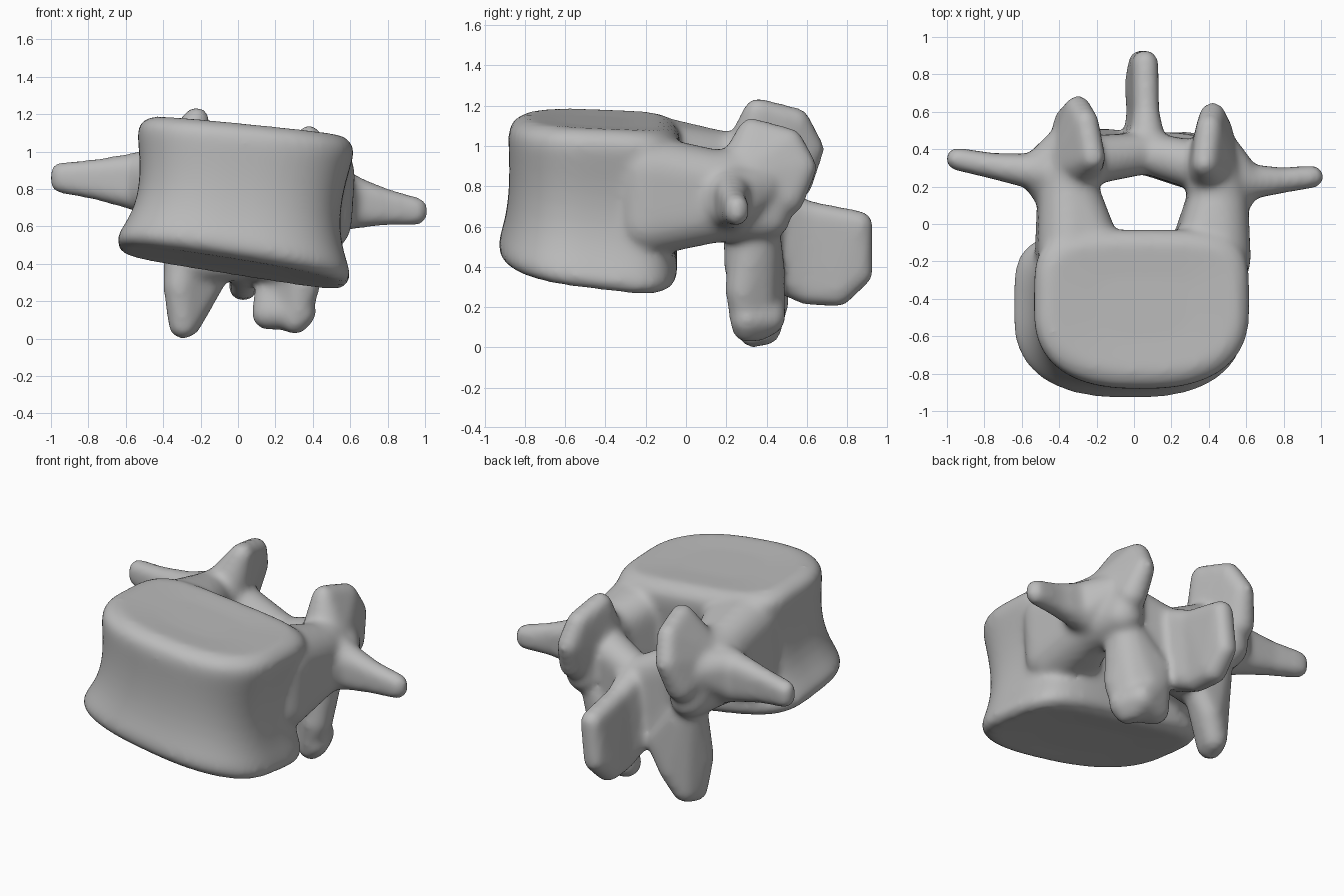
import bpy, bmesh
from math import cos, sin, pi, copysign
from mathutils import Matrix, Vector

cube = bpy.data.objects.get("Cube")
if cube:
    bpy.data.objects.remove(cube, do_unlink=True)

bone = bpy.data.materials.new("bone_grey")
bone.use_nodes = True
grey = (0.5, 0.5, 0.5, 1)
bone.diffuse_color = grey
bone.node_tree.nodes["Principled BSDF"].inputs["Base Color"].default_value = grey

bm = bmesh.new()


def place(side, x, y, z):
    """Put a point on one side of the leaning, slightly rolled midline."""
    lean = 0.1 * z * (1 - x)
    roll = 0.2 * (z - 0.3)
    return Vector((side * x + lean, y - 0.05 * side * x, z - roll * side * x))


def hull(side, balls):
    """Skin a group of balls (x, y, z, radius) with one convex shell."""
    scratch = bmesh.new()
    for x, y, z, radius in balls:
        spot = Matrix.Translation(place(side, x, y, z))
        bmesh.ops.create_icosphere(scratch, subdivisions=3, radius=radius, matrix=spot)
    verts = [bm.verts.new(v.co) for v in scratch.verts]
    scratch.free()
    bmesh.ops.convex_hull(bm, input=verts)
    loose = [v for v in bm.verts if not v.link_faces]
    bmesh.ops.delete(bm, geom=loose, context='VERTS')


def chain(side, *groups):
    """Hull each neighbouring pair of ball groups."""
    for first, second in zip(groups, groups[1:]):
        hull(side, first + second)


def stack(x, y, z, half_height, radius):
    """Two balls, one above the other."""
    return [(x, y, z + half_height, radius), (x, y, z - half_height, radius)]


def signed_power(value, exponent):
    return copysign(abs(value) ** exponent, value)


def body_ring(s, scale=1, dish=0, sides=64):
    """Rounded section of the body; s runs from -1 (bottom) to 1 (top)."""
    flare = s * s
    rounding = 0.1 * s ** 12
    half_width = (0.54 + (0.1 - 0.04 * s) * flare - rounding) * scale
    half_depth = (0.41 + (0.05 - 0.02 * s) * flare - rounding) * scale
    middle_x, middle_y = 0.01 + 0.04 * s, 0.02 * s - 0.47
    ring = []
    for i in range(sides):
        angle = 2 * pi * i / sides
        squareness = 0.8 if sin(angle) < 0 else 0.45
        x = middle_x + half_width * signed_power(cos(angle), squareness)
        y = middle_y + half_depth * signed_power(sin(angle), squareness)
        tilt = (0.03 * s - 0.13) * x + (0.04 * s - 0.08) * (y - middle_y)
        ring.append(bm.verts.new((x, y, 0.76 + (0.38 - dish) * s + tilt)))
    return ring


def build_body(levels=16):
    """Waisted body with faintly dished end plates."""
    rings = [body_ring(-1, scale=0.5, dish=0.01)]
    rings += [body_ring(sin(pi * (k / levels - 0.5))) for k in range(levels + 1)]
    rings.append(body_ring(1, scale=0.5, dish=0.01))
    for low, high in zip(rings, rings[1:]):
        for i in range(len(low)):
            bm.faces.new((low[i - 1], low[i], high[i], high[i - 1]))
    bm.faces.new(rings[0])
    bm.faces.new(rings[-1])


def transverse_section(t):
    """Section of the side process; t runs from root (0) to tip (1)."""
    root = 1 - t
    return stack(x=0.42 + 0.53 * t, y=0.25 + 0.05 * t * t, z=0.79 - 0.02 * t,
                 half_height=0.02 + 0.05 * root,
                 radius=0.06 + 0.07 * root * root)


build_body()

spinous_root = stack(x=0, y=0.38, z=0.57, half_height=0.15, radius=0.11)

for side in (-1, 1):
    # Pedicle, broadening into the body
    neck = stack(x=0.4, y=0.15, z=0.79, half_height=0.08, radius=0.16)
    chain(side, neck,
          stack(x=0.4, y=-0.17, z=0.79, half_height=0.14, radius=0.17)
          + stack(x=0.27, y=-0.14, z=0.79, half_height=0.16, radius=0.13))

    # Transverse process with a flared root
    chain(side, *[transverse_section(k / 3) for k in range(4)])
    hull(side, [(0.42, 0.12, 0.78, 0.14), (0.42, 0.38, 0.84, 0.12)]
         + transverse_section(0.25))

    # Superior articular process
    chain(side,
          neck + [(0.38, 0.42, 0.68, 0.12)],
          [(0.37, 0.3, 0.88, 0.15), (0.38, 0.45, 0.8, 0.11)],
          [(0.3, 0.34, 1.12, 0.07), (0.33, 0.53, 1.07, 0.07),
           (0.36, 0.6, 0.94, 0.07), (0.39, 0.52, 0.78, 0.09)])

    # Lamina, rounding the corner of the canal
    hull(side, stack(x=0.27, y=0.33, z=0.62, half_height=0.2, radius=0.13)
         + spinous_root)

    # Inferior articular process
    hull(side, [(0.3, 0.36, 0.55, 0.13), (0.33, 0.3, 0.28, 0.09),
                (0.3, 0.32, 0.09, 0.08), (0.28, 0.38, 0.1, 0.08),
                (0.22, 0.42, 0.22, 0.08), (0.14, 0.42, 0.38, 0.08)])

# Broader lobe on the left inferior process
hull(1, [(0.15, 0.38, 0.13, 0.09), (0.32, 0.32, 0.13, 0.09),
         (0.28, 0.42, 0.14, 0.09), (0.15, 0.42, 0.3, 0.08)])

# Spinous process
chain(1, spinous_root,
      stack(x=0, y=0.6, z=0.47, half_height=0.19, radius=0.07),
      stack(x=0, y=0.86, z=0.49, half_height=0.12, radius=0.07)
      + [(0, 0.75, 0.28, 0.08)])

bmesh.ops.recalc_face_normals(bm, faces=bm.faces[:])
mesh = bpy.data.meshes.new("vertebra")
bm.to_mesh(mesh)
bm.free()
mesh.materials.append(bone)
vertebra = bpy.data.objects.new("vertebra", mesh)
bpy.context.collection.objects.link(vertebra)

# Fuse the parts and soften the joins
remesh = vertebra.modifiers.new("fuse", 'REMESH')
remesh.mode = 'VOXEL'
remesh.voxel_size = 0.018
remesh.use_smooth_shade = True
soften = vertebra.modifiers.new("soften", 'SMOOTH')
soften.factor = 0.5
soften.iterations = 16
